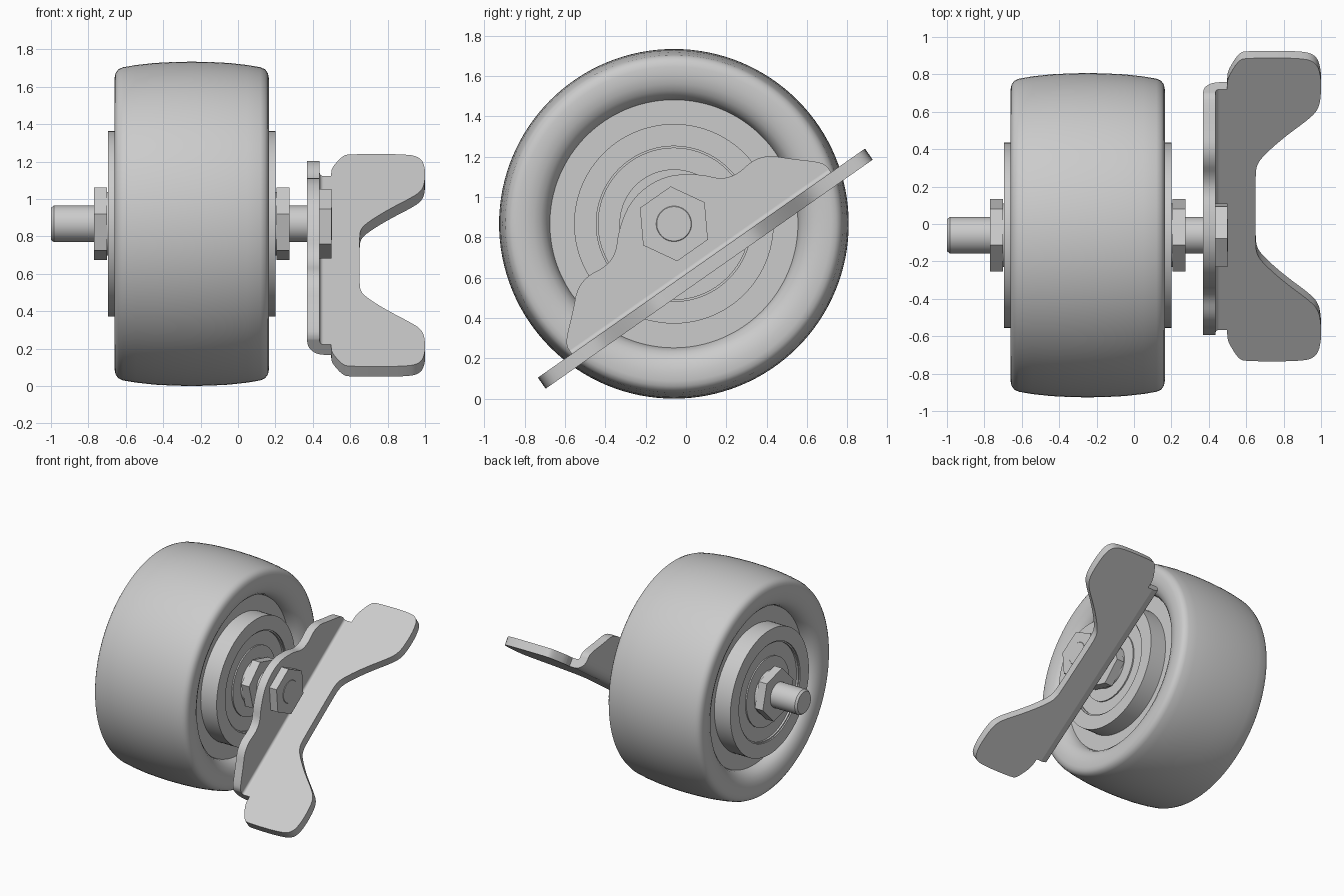
import bpy, bmesh, math
from mathutils import Matrix, Vector

cube = bpy.data.objects.get("Cube")
if cube:
    bpy.data.objects.remove(cube, do_unlink=True)

grey = bpy.data.materials.new("light_grey")
grey.use_nodes = True
grey.diffuse_color = (0.6, 0.6, 0.6, 1)
grey.node_tree.nodes["Principled BSDF"].inputs["Base Color"].default_value = (0.6, 0.6, 0.6, 1)

AXLE = Vector((0, -0.06, 0.867))     # wheel axis runs along x through this point
PEDAL_TILT = math.radians(35)


def finish(name, bm, tilt=0.0):
    bmesh.ops.remove_doubles(bm, verts=bm.verts[:], dist=1e-5)
    bmesh.ops.recalc_face_normals(bm, faces=bm.faces[:])
    mesh = bpy.data.meshes.new(name)
    bm.to_mesh(mesh)
    bm.free()
    mesh.materials.append(grey)
    obj = bpy.data.objects.new(name, mesh)
    bpy.context.collection.objects.link(obj)
    obj.matrix_world = Matrix.Translation(AXLE) @ Matrix.Rotation(tilt, 4, 'X')
    bpy.ops.object.select_all(action='DESELECT')
    bpy.context.view_layer.objects.active = obj
    obj.select_set(True)
    bpy.ops.object.shade_smooth_by_angle(angle=math.radians(32))
    return obj


def lathe(name, profile, steps=96):
    """Spin (x, radius) points around the axle."""
    bm = bmesh.new()
    verts = [bm.verts.new((x, 0, r)) for x, r in profile]
    edges = [bm.edges.new(pair) for pair in zip(verts, verts[1:])]
    bmesh.ops.spin(bm, geom=verts + edges, cent=(0, 0, 0), axis=(1, 0, 0),
                   angle=math.tau, steps=steps, use_merge=True)
    return finish(name, bm)


def prism(name, points, direction, tilt=0.0):
    bm = bmesh.new()
    face = bm.faces.new([bm.verts.new(p) for p in points])
    out = bmesh.ops.extrude_face_region(bm, geom=[face], use_keep_orig=True)
    moved = [g for g in out["geom"] if isinstance(g, bmesh.types.BMVert)]
    bmesh.ops.translate(bm, verts=moved, vec=direction)
    return finish(name, bm, tilt)


def rounded(points, rounds=2):
    """Corner cutting that keeps both end points."""
    for _ in range(rounds):
        cut = [points[0]]
        for (ax, ay), (bx, by) in zip(points, points[1:]):
            cut += [(ax * .75 + bx * .25, ay * .75 + by * .25),
                    (ax * .25 + bx * .75, ay * .25 + by * .75)]
        points = cut + [points[-1]]
    return points


def nut(name, x, width, radius, turn):
    pts = []
    for i in range(6):
        a = math.radians(90 + turn + 60 * i)
        pts.append((x, radius * math.cos(a), radius * math.sin(a)))
    return prism(name, pts, (width, 0, 0))


# Tyre: one side of the profile, mirrored about its middle
MID = -0.2475
side = [(0.06, 0.60), (0.06, 0.615), (0.085, 0.62), (0.115, 0.635), (0.14, 0.66),
        (0.157, 0.695), (0.165, 0.735), (0.165, 0.78), (0.16, 0.805),
        (0.145, 0.826), (0.12, 0.837), (0.05, 0.849), (-0.05, 0.86), (-0.15, 0.865)]


def both_sides(half, middle):
    return half + middle + [(2 * MID - x, r) for x, r in reversed(half)]


lathe("tyre", both_sides(side, [(MID, 0.867)]), 128)

# Hub: web disc, raised ring, bearing recess and boss
hub = [(0.207, 0), (0.207, 0.17), (0.185, 0.17), (0.185, 0.27), (0.175, 0.27),
       (0.175, 0.375), (0.19, 0.375), (0.19, 0.385), (0.2, 0.385),
       (0.2, 0.495), (0.06, 0.495), (0.06, 0.615)]
lathe("hub", both_sides(hub, []))

# Axle with chamfered ends
lathe("axle", [(-1, 0), (-1, 0.085), (-0.985, 0.098), (0.49, 0.098),
               (0.503, 0.085), (0.503, 0)], 48)

# Nuts
nut("right_nut", -0.77, 0.07, 0.2, 15)
nut("left_nut", 0.205, 0.07, 0.2, 15)
nut("pedal_nut", 0.435, 0.065, 0.186, 5)

# Pedal bracket, in a frame tilted about the axle: x, u along the pedal, n across it
X0, THICK, LOW, HALF, INNER = 0.37, 0.067, -0.305, 0.785, 0.02
OUTER = THICK + INNER

# Upright plate with a humped top edge
half = [(0.0, 0.228), (0.07, 0.222), (0.15, 0.195), (0.255, 0.12), (0.32, 0.045),
        (0.40, 0.02), (0.497, 0.035), (0.58, 0.01), (0.65, -0.06),
        (0.77, -0.165), (HALF, -0.2), (HALF, LOW + OUTER)]
edge = rounded([(-u, n) for u, n in reversed(half)] + half[1:])
prism("pedal_upright", [(X0, u, n) for u, n in edge], (THICK, 0, 0), PEDAL_TILT)

# Rounded bend between upright and paddle
cx, cn = X0 + OUTER, LOW + OUTER
arc = [math.radians(180 + 90 * i / 8) for i in range(9)]
bend = [(cx + OUTER * math.cos(a), cn + OUTER * math.sin(a)) for a in arc]
bend += [(cx + INNER * math.cos(a), cn + INNER * math.sin(a)) for a in reversed(arc)]
prism("pedal_bend", [(x, -HALF, n) for x, n in bend], (0, 2 * HALF, 0), PEDAL_TILT)

# Two-lobed paddle
lobe = [(0.65, 0.0), (0.65, 0.19), (0.653, 0.285), (0.69, 0.35), (0.8, 0.47),
        (0.94, 0.595), (0.985, 0.655), (1.0, 0.74), (1.0, 0.87), (0.975, 0.96),
        (0.9, 0.99), (0.6, 0.99), (0.56, 0.975), (0.51, 0.88), (0.5, 0.84)]
path = rounded([(x, -u) for x, u in reversed(lobe)] + lobe[1:])
path = [(cx, -HALF), (0.497, -HALF)] + path + [(0.497, HALF), (cx, HALF)]
prism("pedal_paddle", [(x, u, LOW) for x, u in path], (0, 0, THICK), PEDAL_TILT)
